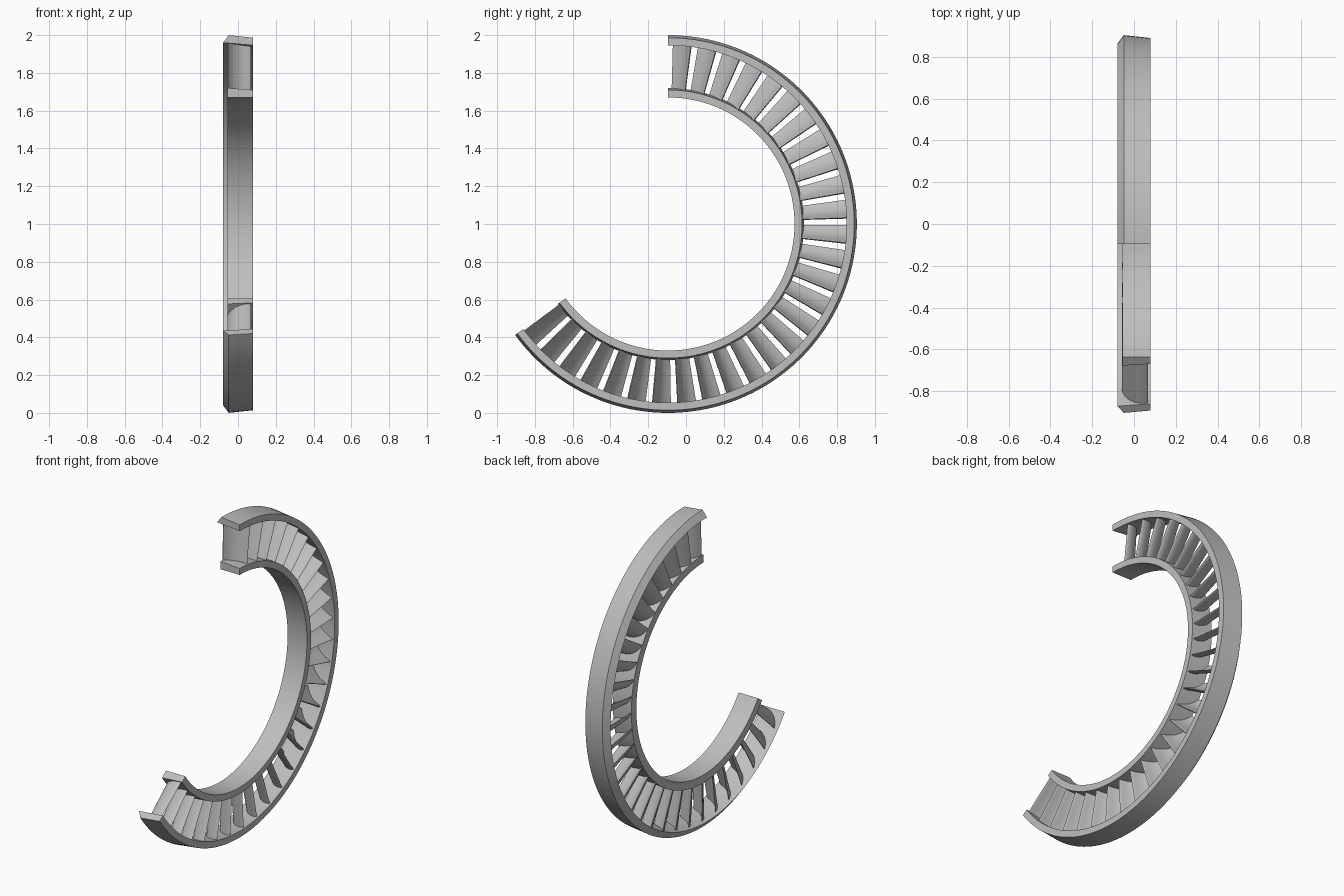
import bpy, bmesh, math
from mathutils import Vector

cube = bpy.data.objects.get("Cube")
if cube:
    bpy.data.objects.remove(cube, do_unlink=True)

SWEEP = 234          # degrees of arc, clockwise from the top
VANES = 29
PITCH = SWEEP / VANES
FIRST = 1.6          # angle of the first vane's tail
CENTRE_Y = -0.0955
MID_R = 0.83

metal = bpy.data.materials.new("grey metal")
metal.use_nodes = True
colour = (0.52, 0.52, 0.52, 1)
metal.diffuse_color = colour
metal.node_tree.nodes["Principled BSDF"].inputs["Base Color"].default_value = colour


def polar(x, r, degrees):
    a = math.radians(degrees)
    return (x, CENTRE_Y + r * math.sin(a), 1 + r * math.cos(a))


def loft(bm, sections):
    """Skin a row of closed sections and cap both ends."""
    rows = [[bm.verts.new(p) for p in s] for s in sections]
    n = len(rows[0])
    for a, b in zip(rows, rows[1:]):
        for i in range(n):
            j = (i + 1) % n
            bm.faces.new((a[i], a[j], b[j], b[i]))
    bm.faces.new(rows[0][::-1])
    bm.faces.new(rows[-1])


def finish(bm, name):
    bmesh.ops.recalc_face_normals(bm, faces=bm.faces)
    mesh = bpy.data.meshes.new(name)
    bm.to_mesh(mesh)
    bm.free()
    mesh.materials.append(metal)
    ob = bpy.data.objects.new(name, mesh)
    bpy.context.collection.objects.link(ob)
    bpy.ops.object.select_all(action="DESELECT")
    ob.select_set(True)
    bpy.context.view_layer.objects.active = ob
    bpy.ops.object.shade_smooth_by_angle(angle=math.radians(30))


def band(name, profile):
    bm = bmesh.new()
    steps = SWEEP // 2
    loft(bm, [[polar(x, r, SWEEP * i / steps) for x, r in profile]
              for i in range(steps + 1)])
    finish(bm, name)


# Conical bands, given as (x, radius) profiles
band("outer_band", [(-0.079, 0.96), (-0.049, 1.0), (0.079, 0.986), (0.079, 0.946)])
band("inner_band", [(-0.056, 0.67), (0.079, 0.67), (0.079, 0.71), (-0.056, 0.72)])


def vane_outline(count=12):
    """Cambered section, (x, tangential distance), round nose and thin tail."""
    nose, bend, tail = Vector((0.068, 0.082)), Vector((-0.02, 0.078)), Vector((-0.055, 0))
    upper, lower = [], []
    for i in range(count + 1):
        s = (i / count) ** 1.5
        p = nose * (1 - s) ** 2 + bend * 2 * s * (1 - s) + tail * s * s
        d = ((bend - nose) * (1 - s) + (tail - bend) * s).normalized()
        half = 0.022 * math.sqrt(s) * (1 - s) + 0.0015 * s
        side = Vector((-d.y, d.x)) * half
        upper.append(p + side)
        lower.append(p - side)
    return upper + lower[:0:-1]


# Ring of curved vanes between the bands
outline = vane_outline()
bm = bmesh.new()
for k in range(VANES):
    start = FIRST + PITCH * k
    loft(bm, [[polar(p.x, r, start + math.degrees(p.y / MID_R)) for p in outline]
              for r in (0.705, 0.965)])
finish(bm, "guide_vanes")
